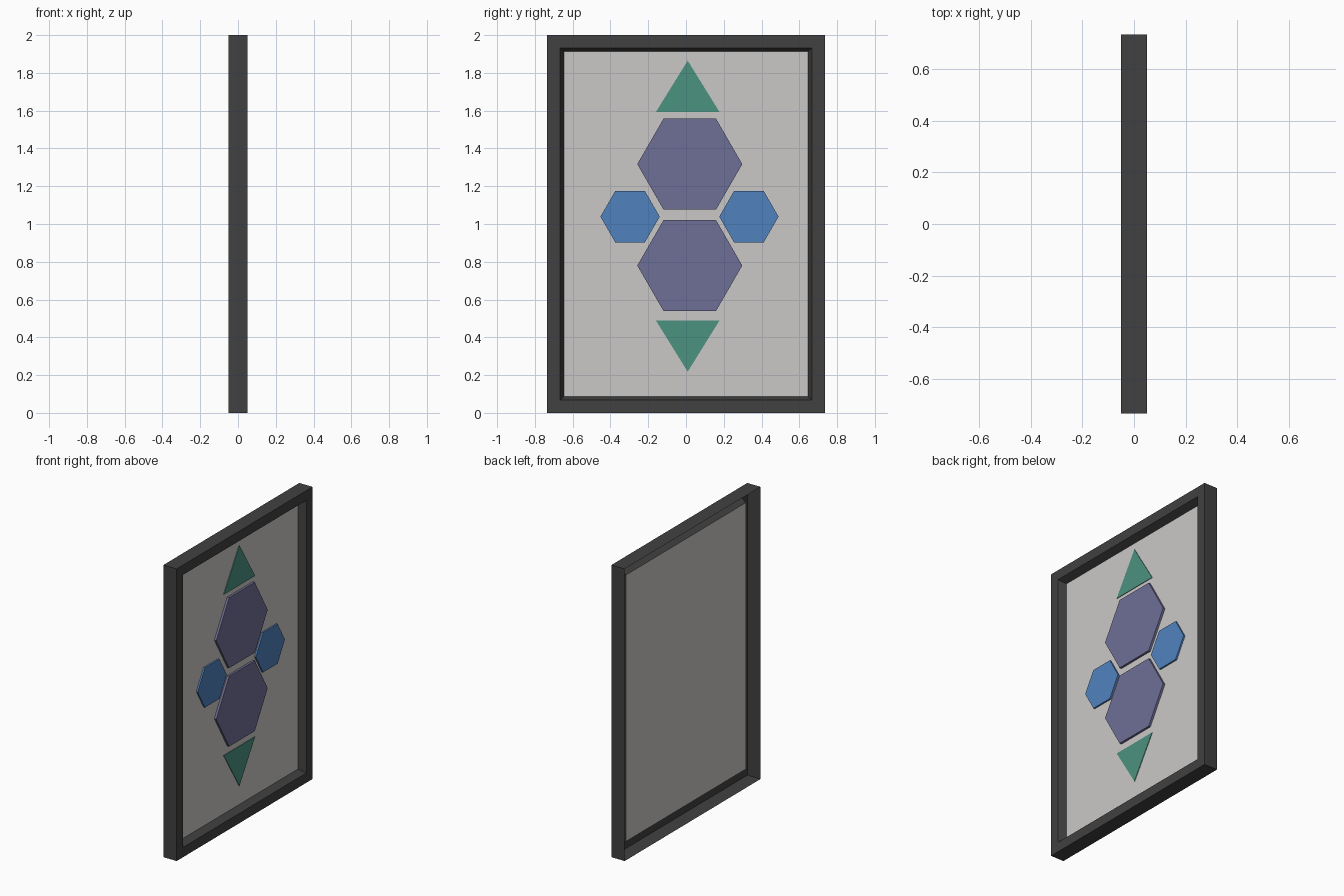
import bpy, bmesh, math

if "Cube" in bpy.data.objects:
    bpy.data.objects.remove(bpy.data.objects["Cube"])


def material(name, r, g, b):
    lin = lambda c: ((c / 255 + 0.055) / 1.055) ** 2.4
    m = bpy.data.materials.new(name)
    m.diffuse_color = (lin(r), lin(g), lin(b), 1)
    m.use_nodes = True
    m.node_tree.nodes["Principled BSDF"].inputs["Base Color"].default_value = m.diffuse_color
    return m


CHARCOAL = material("charcoal", 65, 65, 65)
PALE = material("pale_grey", 203, 201, 199)
PURPLE = material("dusty_purple", 111, 111, 151)
BLUE = material("mid_blue", 80, 130, 190)
GREEN = material("sea_green", 75, 146, 128)


def make_object(name, bm, mat):
    bmesh.ops.remove_doubles(bm, verts=bm.verts, dist=1e-5)
    me = bpy.data.meshes.new(name)
    bm.to_mesh(me)
    bm.free()
    me.materials.append(mat)
    ob = bpy.data.objects.new(name, me)
    bpy.context.collection.objects.link(ob)
    return ob


HALF_W, HEIGHT, HALF_D = 0.735, 2.0, 0.05
INSET = 0.088          # distance from outer edge to the panel


def ring(bm, inset, x):
    y, z0, z1 = HALF_W - inset, inset, HEIGHT - inset
    return [bm.verts.new((x, a, b)) for a, b in
            ((-y, z0), (y, z0), (y, z1), (-y, z1))]


# Frame: outer wall, front border and sloped inner wall, open at the back
bm = bmesh.new()
rings = [ring(bm, i, x) for i, x in
         ((0, -HALF_D), (0, HALF_D), (0.067, HALF_D), (INSET, 0))]
for a, b in zip(rings, rings[1:]):
    for k in range(4):
        n = (k + 1) % 4
        bm.faces.new((a[k], a[n], b[n], b[k]))
make_object("frame", bm, CHARCOAL)

# Backing panel
bm = bmesh.new()
bm.faces.new(ring(bm, INSET, 0))
make_object("backing_panel", bm, PALE)


# Raised plates on the panel
def plate(name, points, thickness, mat):
    bm = bmesh.new()
    face = bm.faces.new([bm.verts.new((0.001, y, z)) for y, z in points])
    ext = bmesh.ops.extrude_face_region(bm, geom=[face], use_keep_orig=True)
    verts = [v for v in ext["geom"] if isinstance(v, bmesh.types.BMVert)]
    bmesh.ops.translate(bm, verts=verts, vec=(thickness, 0, 0))
    bmesh.ops.recalc_face_normals(bm, faces=bm.faces)
    make_object(name, bm, mat)


def hexagon(y, z, r):
    return [(y + r * math.cos(k * math.pi / 3), z + r * math.sin(k * math.pi / 3))
            for k in range(6)]


plate("upper_large_hexagon", hexagon(0.02, 1.317, 0.278), 0.015, PURPLE)
plate("lower_large_hexagon", hexagon(0.02, 0.78, 0.278), 0.015, PURPLE)
plate("left_small_hexagon", hexagon(-0.296, 1.039, 0.157), 0.011, BLUE)
plate("right_small_hexagon", hexagon(0.333, 1.039, 0.157), 0.011, BLUE)
plate("upper_triangle", [(-0.16, 1.592), (0.178, 1.592), (0.009, 1.865)], 0.004, GREEN)
plate("lower_triangle", [(0.178, 0.49), (-0.16, 0.49), (0.009, 0.218)], 0.004, GREEN)
